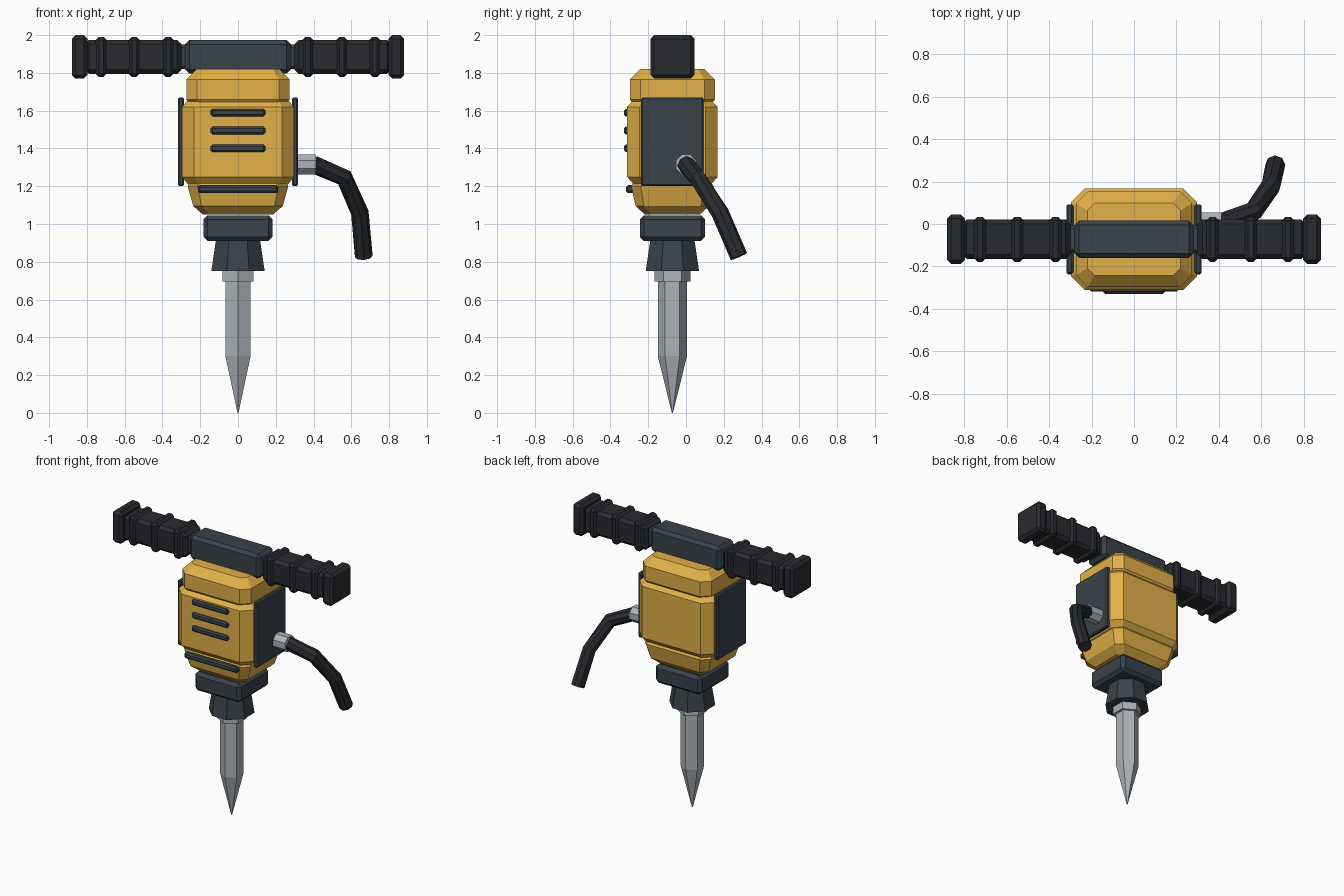
import bpy, bmesh, math
from mathutils import Matrix, Vector

if "Cube" in bpy.data.objects:
    bpy.data.objects.remove(bpy.data.objects["Cube"])

CY = -0.072  # tool axis in y
HZ = 1.885   # handle height


def mat(name, rgb):
    m = bpy.data.materials.new(name)
    m.diffuse_color = (*rgb, 1)
    m.use_nodes = True
    m.node_tree.nodes["Principled BSDF"].inputs["Base Color"].default_value = m.diffuse_color
    return m


YELLOW = mat("yellow_paint", (0.76, 0.44, 0.065))
SLATE = mat("slate", (0.042, 0.054, 0.068))
RUBBER = mat("black_rubber", (0.022, 0.024, 0.028))
STEEL = mat("steel", (0.42, 0.45, 0.48))


def finish(bm, name, m):
    bmesh.ops.recalc_face_normals(bm, faces=bm.faces)
    me = bpy.data.meshes.new(name)
    bm.to_mesh(me)
    bm.free()
    me.materials.append(m)
    ob = bpy.data.objects.new(name, me)
    bpy.context.collection.objects.link(ob)
    return ob


def box(name, m, loc, size, bevel):
    bm = bmesh.new()
    bmesh.ops.create_cube(bm, size=1, matrix=Matrix.Translation(loc) @ Matrix.Diagonal((*size, 1)))
    bmesh.ops.bevel(bm, geom=bm.edges[:], offset=bevel, segments=1, affect='EDGES')
    return finish(bm, name, m)


def loft(name, m, rings):
    # stack closed rings of points and cap both ends
    bm = bmesh.new()
    vs = [[bm.verts.new(p) for p in r] for r in rings]
    for a, b in zip(vs, vs[1:]):
        n = len(a)
        for i in range(n):
            bm.faces.new((a[i], a[(i + 1) % n], b[(i + 1) % n], b[i]))
    bm.faces.new(vs[0])
    bm.faces.new(vs[-1])
    return finish(bm, name, m)


def chamfered(z, hx, hy, c):
    q = [(hx, hy - c), (hx - c, hy), (c - hx, hy), (-hx, hy - c),
         (-hx, c - hy), (c - hx, -hy), (hx - c, -hy), (hx, c - hy)]
    return [(x, y + CY, z) for x, y in q]


def polygon(z, r, n, turn):
    return [(r * math.cos(turn + i * math.tau / n), CY + r * math.sin(turn + i * math.tau / n), z)
            for i in range(n)]


# Housing
loft("head_cap", YELLOW, [chamfered(*r) for r in (
    (1.64, 0.26, 0.21, 0.055), (1.66, 0.273, 0.225, 0.055),
    (1.765, 0.273, 0.225, 0.055), (1.82, 0.22, 0.17, 0.035))])
loft("main_body", YELLOW, [chamfered(*r) for r in (
    (1.21, 0.265, 0.205, 0.05), (1.25, 0.297, 0.24, 0.065),
    (1.62, 0.297, 0.24, 0.065), (1.655, 0.265, 0.205, 0.05))])
loft("lower_body", YELLOW, [chamfered(*r) for r in (
    (1.05, 0.185, 0.145, 0.035), (1.095, 0.237, 0.195, 0.045),
    (1.20, 0.266, 0.218, 0.05), (1.23, 0.25, 0.20, 0.05))])

# Nose and chisel
box("nose_collar", SLATE, (0, CY, 0.978), (0.366, 0.345, 0.136), 0.022)
loft("nose_taper", SLATE, [polygon(0.75, 0.153, 8, math.pi / 8), polygon(0.93, 0.124, 8, math.pi / 8)])
loft("bit_ring", STEEL, [polygon(0.695, 0.096, 6, math.pi / 6), polygon(0.77, 0.096, 6, math.pi / 6)])
loft("chisel_bit", STEEL, [polygon(0, 0.003, 6, math.pi / 6), polygon(0.30, 0.077, 6, math.pi / 6),
                           polygon(0.72, 0.077, 6, math.pi / 6)])

# Side panels and front vents
for side, s in (("left", -1), ("right", 1)):
    box(side + "_panel", SLATE, (s * 0.302, CY, 1.435), (0.032, 0.33, 0.47), 0.008)
for i, z in enumerate((1.59, 1.495, 1.40)):
    box(f"vent_{i + 1}", SLATE, (0, -0.312, z), (0.29, 0.034, 0.04), 0.01)
box("lower_vent", SLATE, (0, -0.295, 1.185), (0.424, 0.045, 0.042), 0.01)

# Handle bar, grips, ridges and end stops
box("handle_bar", SLATE, (0, CY, HZ), (0.56, 0.178, 0.176), 0.022)
for side, s in (("left", -1), ("right", 1)):
    box(side + "_neck", SLATE, (s * 0.285, CY, HZ), (0.10, 0.13, 0.13), 0.015)
    box(side + "_grip", RUBBER, (s * 0.555, CY, HZ), (0.51, 0.186, 0.18), 0.022)
    for i, x in enumerate((0.37, 0.55, 0.725)):
        box(f"{side}_grip_ridge_{i + 1}", RUBBER, (s * x, CY, HZ), (0.06, 0.212, 0.212), 0.018)
    box(side + "_end_stop", RUBBER, (s * 0.838, CY, HZ), (0.084, 0.234, 0.23), 0.02)

# Air hose and its fitting
bm = bmesh.new()
bmesh.ops.create_cone(bm, cap_ends=True, segments=8, radius1=0.058, radius2=0.058, depth=0.11,
                      matrix=Matrix.Translation((0.358, 0, 1.315)) @ Matrix.Rotation(math.pi / 2, 4, 'Y')
                      @ Matrix.Rotation(math.pi / 8, 4, 'Z'))
finish(bm, "hose_fitting", STEEL)

path = [Vector(p) for p in ((0.40, 0, 1.315), (0.563, 0.06, 1.245), (0.645, 0.18, 1.06), (0.666, 0.28, 0.828))]
rings = []
for i, p in enumerate(path):
    a = (p - path[i - 1]).normalized() if i else Vector()
    b = (path[i + 1] - p).normalized() if i < 3 else Vector()
    t = (a + b).normalized()
    u = t.cross(Vector((0, 1, 0))).normalized()
    v = t.cross(u)
    rings.append([p + 0.047 * (u * math.cos(k * math.tau / 8) + v * math.sin(k * math.tau / 8)) for k in range(8)])
loft("air_hose", RUBBER, rings)
